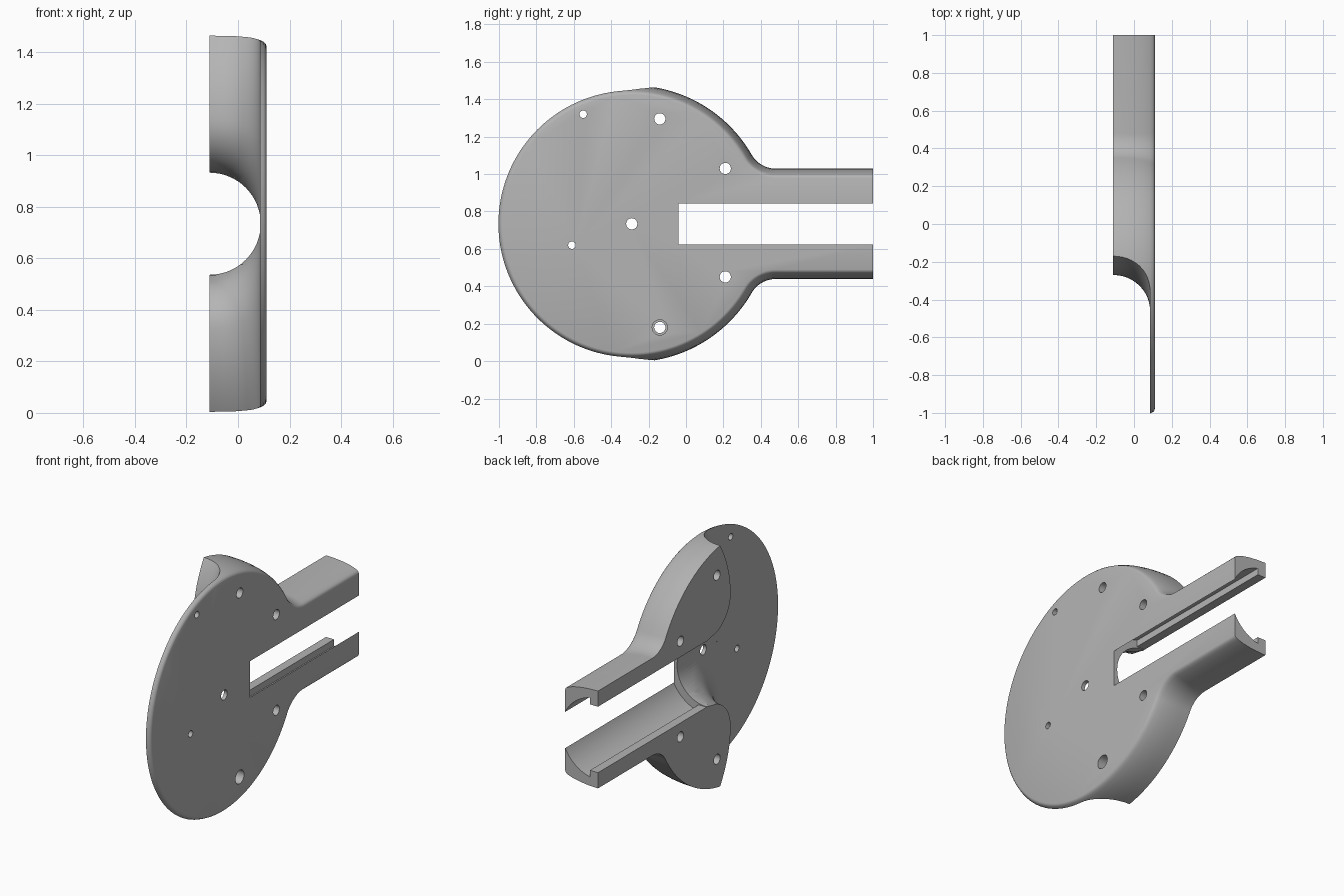
import bpy, bmesh, math
from mathutils import Vector

if "Cube" in bpy.data.objects:
    bpy.data.objects.remove(bpy.data.objects["Cube"])

CY, CZ = -0.29, 0.734          # disc centre
SPLIT, FACE, FLOOR = -0.11, 0.11, 0.085
BORE, CHANNEL = 0.2, 0.246     # bore radius, wider arm channel radius

grey = bpy.data.materials.new("plain grey")
grey.use_nodes = True
colour = (0.46, 0.46, 0.46, 1)
grey.diffuse_color = colour
grey.node_tree.nodes["Principled BSDF"].inputs["Base Color"].default_value = colour


def make_object(name, bm):
    bmesh.ops.recalc_face_normals(bm, faces=bm.faces)
    mesh = bpy.data.meshes.new(name)
    bm.to_mesh(mesh)
    bm.free()
    mesh.materials.append(grey)
    obj = bpy.data.objects.new(name, mesh)
    bpy.context.scene.collection.objects.link(obj)
    return obj


def loft(name, rings):
    """Closed solid through rings with equal point counts."""
    bm = bmesh.new()
    loops = [[bm.verts.new(p) for p in ring] for ring in rings]
    n = len(loops[0])
    for a, b in zip(loops, loops[1:]):
        for i in range(n):
            j = (i + 1) % n
            bm.faces.new((a[i], a[j], b[j], b[i]))
    bm.faces.new(loops[0])
    bm.faces.new(loops[-1])
    return make_object(name, bm)


def outline(inset):
    """Disc blended by fillets into a straight handle, as (y, z)."""
    radius, half = 0.74 - inset, 0.295 - inset
    fillet = 0.149 + inset
    fy, fz = 0.48, half + fillet
    meet = math.atan2(fz, fy - CY)
    upper = []
    for i in range(61):
        a = math.pi + (meet - math.pi) * i / 60
        upper.append((CY + radius * math.cos(a), radius * math.sin(a)))
    start, end = meet + math.pi, 1.5 * math.pi
    for i in range(1, 13):
        a = start + (end - start) * i / 12
        upper.append((fy + fillet * math.cos(a), fz + fillet * math.sin(a)))
    upper.append((1.0, half))
    lower = [(y, -z) for y, z in reversed(upper[1:])]
    return [(y, CZ + z) for y, z in upper + lower]


def cylinder_x(name, y, z, radius, x0, x1):
    circle = [(y + radius * math.cos(math.tau * i / 24),
               z + radius * math.sin(math.tau * i / 24)) for i in range(24)]
    return loft(name, [[(x, cy, cz) for cy, cz in circle] for x in (x0, x1)])


def prism_y(name, section, y0, y1):
    return loft(name, [[(x, y, CZ + z) for x, z in section] for y in (y0, y1)])


# Crowned half shell, slightly narrower towards the outer face
crown = [(SPLIT, 0), (-0.05, 0.002), (0, 0.007), (0.05, 0.016),
         (0.085, 0.027), (0.1, 0.034), (0.107, 0.041), (FACE, 0.05)]
shell = loft("half_shell", [[(x, y, z) for y, z in outline(o)] for x, o in crown])
cutters = []

# Front relief: concave wall sweeping down to the thin plate, flared at the bore
def wall_y(x, z, shift):
    r = math.hypot(z, x - SPLIT)
    if r < 0.4:
        k = min(1, (0.4 - r) / 0.2)
        y = -0.27 + 0.22 * (1 - math.sqrt(1 - k * k))
    else:
        y = -0.27 + 0.1 * ((r - 0.4) / 0.33) ** 2
    return y - shift

columns = [(-0.2, SPLIT, 0)]
for i in range(13):
    a = math.pi / 2 * i / 12
    x = SPLIT + (FLOOR - SPLIT) * math.sin(a)
    columns.append((x, x, 0.19 * (1 - math.cos(a))))
heights = [-0.8 + 1.6 * i / 80 for i in range(81)]
bm = bmesh.new()
grid = [[bm.verts.new((x, wall_y(xr, z, s), CZ + z)) for z in heights]
        for x, xr, s in columns]
for a, b in zip(grid, grid[1:]):
    for j in range(len(heights) - 1):
        bm.faces.new((a[j], a[j + 1], b[j + 1], b[j]))
extruded = bmesh.ops.extrude_face_region(bm, geom=bm.faces[:], use_keep_orig=True)
for v in extruded["geom"]:
    if isinstance(v, bmesh.types.BMVert):
        v.co.y = -1.3
cutters.append(make_object("relief_cutter", bm))

# Bore between the relief and the handle channel
bore = [(SPLIT + 0.198 * math.cos(math.tau * i / 64),
         0.198 * math.sin(math.tau * i / 64)) for i in range(64)]
cutters.append(prism_y("bore_cutter", bore, -0.42, 0))

# Handle channel breaks through the outer face and leaves a lip at the split
lip_x = -0.056
limit = math.acos((lip_x - SPLIT) / CHANNEL)
arc = [-limit + 2 * limit * i / 40 for i in range(41)]
channel = [(-0.2, -BORE), (lip_x, -BORE)]
channel += [(SPLIT + CHANNEL * math.cos(a), CHANNEL * math.sin(a)) for a in arc]
channel += [(lip_x, BORE), (-0.2, BORE)]
cutters.append(prism_y("channel_cutter", channel, -0.04, 1.2))

# Screw and pin holes
holes = [(-0.55, 1.32, 0.02), (-0.61, 0.62, 0.02), (CY, CZ, 0.03),
         (-0.14, 1.295, 0.03), (-0.14, 0.18, 0.03),
         (0.21, 1.03, 0.03), (0.21, 0.45, 0.03)]
for y, z, r in holes:
    cutters.append(cylinder_x("hole_cutter", y, z, r, -0.3, 0.3))
cutters.append(cylinder_x("counterbore_cutter", -0.14, 0.18, 0.041, 0.03, 0.3))

# Apply all cuts, then drop the cutters
for cutter in cutters:
    mod = shell.modifiers.new("cut", "BOOLEAN")
    mod.operation, mod.solver, mod.object = "DIFFERENCE", "EXACT", cutter
bpy.context.view_layer.update()
evaluated = shell.evaluated_get(bpy.context.evaluated_depsgraph_get())
cut_mesh = bpy.data.meshes.new_from_object(evaluated)
shell.modifiers.clear()
shell.data = cut_mesh
for cutter in cutters:
    bpy.data.objects.remove(cutter)

bpy.ops.object.select_all(action="DESELECT")
shell.select_set(True)
bpy.context.view_layer.objects.active = shell
bpy.ops.object.shade_smooth_by_angle(angle=math.radians(30))
